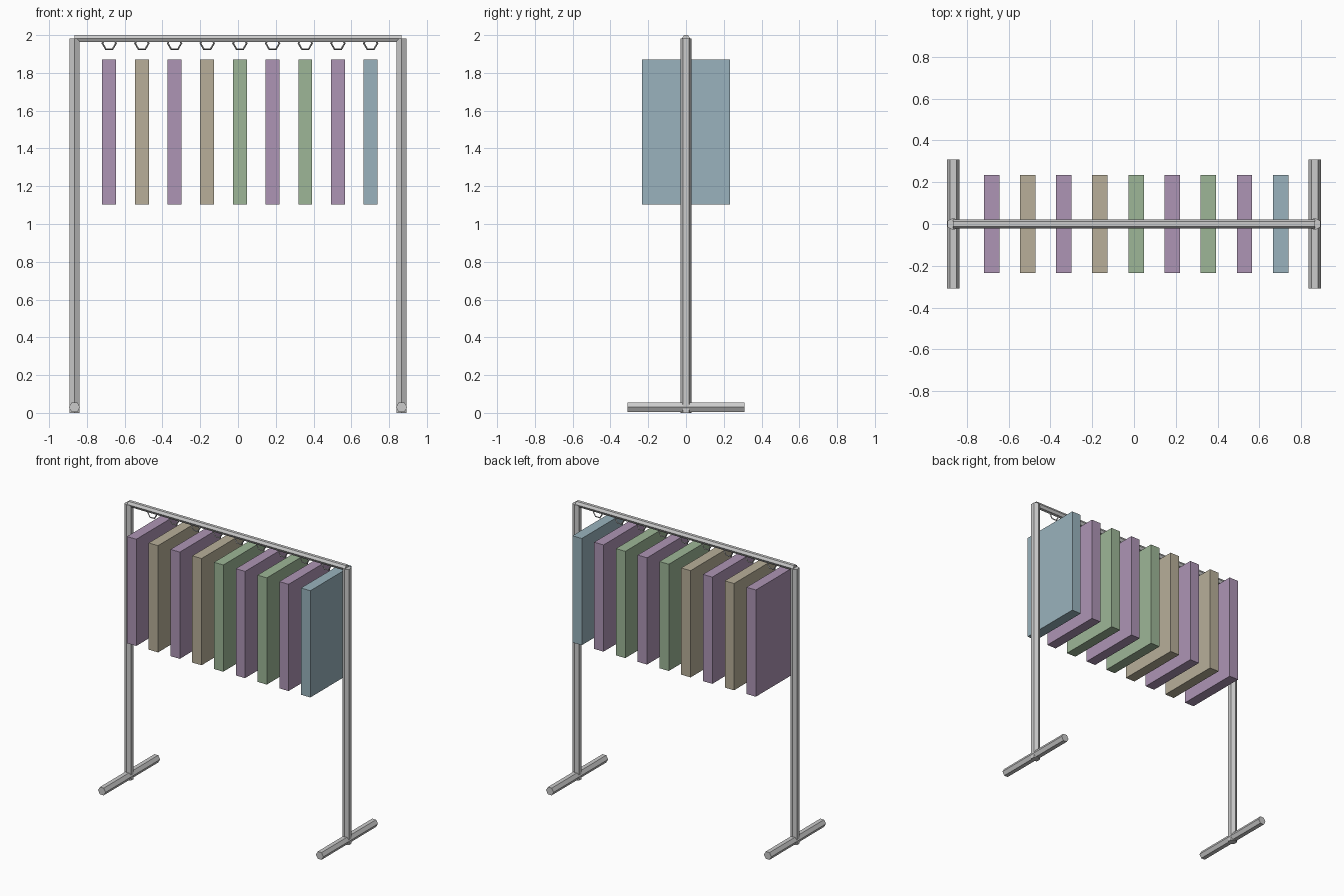
import bpy, bmesh, math
from mathutils import Matrix

if "Cube" in bpy.data.objects:
    bpy.data.objects.remove(bpy.data.objects["Cube"])


def finish(name, bm, mat=None):
    bmesh.ops.recalc_face_normals(bm, faces=bm.faces)
    me = bpy.data.meshes.new(name)
    bm.to_mesh(me)
    bm.free()
    ob = bpy.data.objects.new(name, me)
    bpy.context.collection.objects.link(ob)
    if mat:
        me.materials.append(mat)
    return ob


def tube(name, radius, length, center, axis):
    """Six-sided capped bar; axis is 'X', 'Y' or 'Z'."""
    bm = bmesh.new()
    # corners face +-y for upright and lengthwise bars, +-x for the feet
    bmesh.ops.create_cone(bm, cap_ends=True, segments=6, radius1=radius,
                          radius2=radius, depth=length,
                          matrix=Matrix.Rotation(math.pi / 2, 4, 'Z'))
    first = max(bm.verts, key=lambda v: v.co.y).co
    if abs(first.y - radius) > radius * 0.05:
        bmesh.ops.rotate(bm, verts=bm.verts, matrix=Matrix.Rotation(math.pi / 6, 3, 'Z'))
    if axis == 'X':
        bmesh.ops.rotate(bm, verts=bm.verts, matrix=Matrix.Rotation(math.pi / 2, 3, 'Y'))
    elif axis == 'Y':
        bmesh.ops.rotate(bm, verts=bm.verts, matrix=Matrix.Rotation(math.pi / 2, 3, 'Z'))
        bmesh.ops.rotate(bm, verts=bm.verts, matrix=Matrix.Rotation(math.pi / 2, 3, 'X'))
    ob = finish(name, bm)
    ob.location = center
    return ob


def box(name, size, center, mat):
    bm = bmesh.new()
    bmesh.ops.create_cube(bm, size=1, matrix=Matrix.Diagonal((*size, 1)))
    ob = finish(name, bm, mat)
    ob.location = center
    return ob


def material(name, rgb):
    m = bpy.data.materials.new(name)
    m.diffuse_color = (*rgb, 1)
    m.use_nodes = True
    m.node_tree.nodes["Principled BSDF"].inputs["Base Color"].default_value = m.diffuse_color
    return m


# frame: two posts on cross feet, joined by a top rail
for side, sx in (("left", -1), ("right", 1)):
    x = sx * 0.866
    tube(side + "_post", 0.03, 1.981, (x, 0, 0.9905), 'Z')
    tube(side + "_foot", 0.03, 0.62, (x, 0, 0.03), 'Y')
tube("top_rail", 0.0217, 1.732, (0, 0, 1.9812), 'X')

# garments and the hook rings hanging from the rail
colours = {
    "P": material("purple_cloth", (0.42, 0.30, 0.46)),
    "T": material("tan_cloth", (0.48, 0.43, 0.32)),
    "G": material("green_cloth", (0.34, 0.47, 0.31)),
    "B": material("blue_cloth", (0.32, 0.45, 0.51)),
}
for i, key in enumerate("PTPTGPGPB"):
    x = -0.682 + 0.173 * i
    box(f"garment_{i + 1}", (0.074, 0.468, 0.767), (x, 0, 1.4875), colours[key])
    bpy.ops.mesh.primitive_torus_add(major_segments=6, minor_segments=4,
                                     major_radius=0.036, minor_radius=0.005,
                                     location=(x, 0, 1.957),
                                     rotation=(math.pi / 2, 0, 0))
    bpy.context.object.name = f"hook_{i + 1}"
